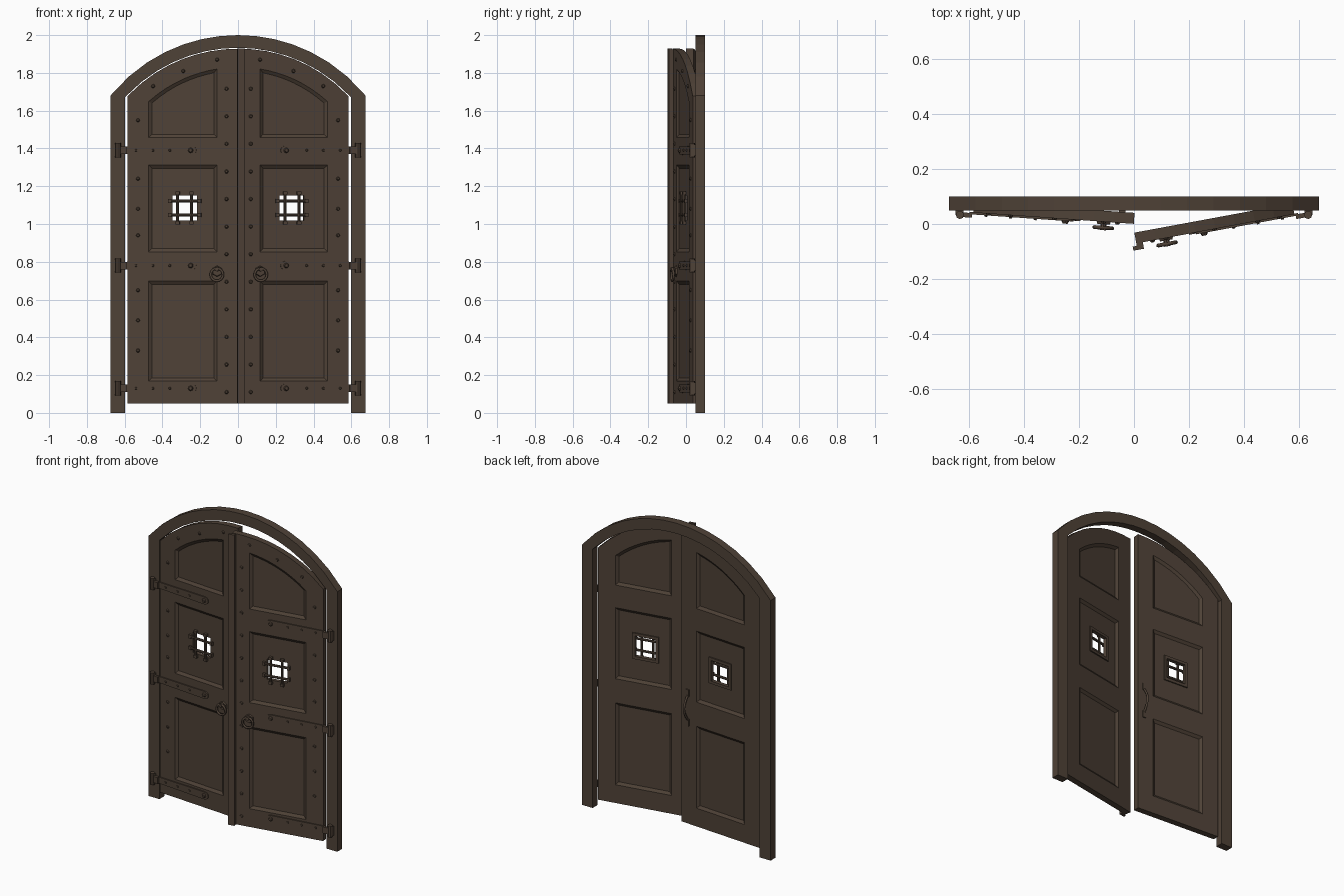
import bpy, bmesh, math
from mathutils import Matrix, Vector

cube = bpy.data.objects.get("Cube")
if cube:
    bpy.data.objects.remove(cube, do_unlink=True)

brown = bpy.data.materials.new("dark_brown")
brown.use_nodes = True
COLOUR = (0.078, 0.054, 0.038, 1)
brown.diffuse_color = COLOUR
brown.node_tree.nodes["Principled BSDF"].inputs["Base Color"].default_value = COLOUR

ARC_Z = 1.119          # centre height shared by all the arches
FRONT, BACK = 0.045, 0.085
PIVOT = Vector((0.635, 0.033, 0))


def make(name, bm, matrix=None):
    bmesh.ops.recalc_face_normals(bm, faces=bm.faces)
    me = bpy.data.meshes.new(name)
    bm.to_mesh(me)
    bm.free()
    me.materials.append(brown)
    ob = bpy.data.objects.new(name, me)
    bpy.context.collection.objects.link(ob)
    if matrix:
        ob.matrix_world = matrix
    return ob


def loft(bm, ring_a, ring_b):
    """Closed solid between two matching rings of points."""
    a = [bm.verts.new(p) for p in ring_a]
    b = [bm.verts.new(p) for p in ring_b]
    bm.faces.new(a)
    bm.faces.new(b)
    for i in range(len(a)):
        j = (i + 1) % len(a)
        bm.faces.new((a[i], a[j], b[j], b[i]))


def slab(bm, outline, y0, y1, s=1):
    loft(bm, [(s * x, y0, z) for x, z in outline], [(s * x, y1, z) for x, z in outline])


def box(bm, x0, x1, y0, y1, z0, z1, s=1):
    slab(bm, [(x0, z0), (x1, z0), (x1, z1), (x0, z1)], y0, y1, s)


def cone(bm, centre, r0, r1, depth, axis="Z", sides=8):
    turn = Matrix.Rotation(math.pi / 2, 4, "X" if axis == "Y" else "Y") if axis != "Z" else Matrix()
    bmesh.ops.create_cone(bm, cap_ends=True, segments=sides, radius1=r0, radius2=r1,
                          depth=depth, matrix=Matrix.Translation(centre) @ turn)


def arch(x, radius):
    return ARC_Z + math.sqrt(radius ** 2 - x ** 2)


def outline(x0, x1, z0, z1=None, radius=None, inset=0.0):
    """Rectangle, or rectangle with an arched top when a radius is given."""
    x0, x1, z0 = x0 + inset, x1 - inset, z0 + inset
    if radius is None:
        return [(x0, z0), (x1, z0), (x1, z1 - inset), (x0, z1 - inset)]
    n = 8
    xs = [x1 + (x0 - x1) * i / n for i in range(n + 1)]
    return [(x0, z0), (x1, z0)] + [(x, arch(x, radius - inset)) for x in xs]


def tube(name, points, radius, matrix, cyclic=False):
    cu = bpy.data.curves.new(name, "CURVE")
    cu.dimensions = "3D"
    cu.bevel_depth = radius
    cu.bevel_resolution = 1
    cu.use_fill_caps = True
    sp = cu.splines.new("POLY")
    sp.points.add(len(points) - 1)
    for p, co in zip(sp.points, points):
        p.co = (*co, 1)
    sp.use_cyclic_u = cyclic
    cu.materials.append(brown)
    ob = bpy.data.objects.new(name, cu)
    bpy.context.collection.objects.link(ob)
    ob.matrix_world = matrix


def carve(ob, cutters):
    """Cut each cutter away, bake the result and remove the cutters."""
    for c in cutters:
        c.hide_render = True
        mod = ob.modifiers.new("cut", "BOOLEAN")
        mod.object, mod.operation, mod.solver = c, "DIFFERENCE", "EXACT"
    bpy.context.view_layer.update()
    me = bpy.data.meshes.new_from_object(ob.evaluated_get(bpy.context.evaluated_depsgraph_get()))
    ob.modifiers.clear()
    ob.data = me
    for c in cutters:
        bpy.data.objects.remove(c, do_unlink=True)


# Arched frame: one strip of blocks running post, arch, post
bm = bmesh.new()
N = 14
pairs = [((-0.675, 0), (-0.597, 0))]
for i in range(N + 1):
    t = -1 + 2 * i / N
    xo, xi = 0.675 * t, 0.597 * t
    pairs.append(((xo, 1.128 + math.sqrt(0.872 ** 2 - xo ** 2)), (xi, arch(xi, 0.814))))
pairs.append(((0.675, 0), (0.597, 0)))
rows = [[bm.verts.new((x, y, z)) for (x, z), y in
         ((o, 0.05), (o, 0.10), (i, 0.10), (i, 0.05))] for o, i in pairs]
for a, b in zip(rows, rows[1:]):
    for k in range(4):
        bm.faces.new((a[k], a[(k + 1) % 4], b[(k + 1) % 4], b[k]))
bm.faces.new(rows[0])
bm.faces.new(rows[-1])
make("arched_frame", bm)

PANELS = [dict(z0=0.165, z1=0.70), dict(z0=0.85, z1=1.315), dict(z0=1.455, radius=0.713)]
WX, WZ, HOLE = 0.283, 1.085, 0.066
STRAPS = (0.13, 0.78, 1.39)

for side, s, angle in (("left", 1, 10.5), ("right", -1, -4.0)):
    piv = Vector((s * PIVOT.x, PIVOT.y, 0))
    swing = Matrix.Translation(piv) @ Matrix.Rotation(math.radians(angle), 4, "Z") @ Matrix.Translation(-piv)

    # Door leaf with sloped recessed panels on both faces and a window hole
    bm = bmesh.new()
    slab(bm, outline(0.0, 0.586, 0.05, radius=0.809), FRONT, BACK, s)
    leaf = make(side + "_door_leaf", bm)
    cutters = []
    for p in PANELS:
        for y, d in ((FRONT, 1), (BACK, -1)):
            bm = bmesh.new()
            loft(bm, [(s * x, y - d * 0.002, z) for x, z in outline(0.108, 0.477, **p)],
                 [(s * x, y + d * 0.012, z) for x, z in outline(0.108, 0.477, inset=0.02, **p)])
            cutters.append(make("panel_cutter", bm))
    bm = bmesh.new()
    box(bm, WX - HOLE, WX + HOLE, 0, 0.2, WZ - HOLE, WZ + HOLE, s)
    cutters.append(make("window_cutter", bm))
    carve(leaf, cutters)
    leaf.matrix_world = swing

    # Window surround on the back, and the barred grille on the front
    bm = bmesh.new()
    h, w = HOLE, HOLE + 0.018
    for a, b, c, d in ((-w, w, h, w), (-w, w, -w, -h), (-w, -h, -h, h), (h, w, -h, h)):
        box(bm, WX + a, WX + b, BACK - 0.013, BACK - 0.004, WZ + c, WZ + d, s)
    make(side + "_window_surround", bm, swing)
    bm = bmesh.new()
    for o in (-0.037, 0.037):
        cone(bm, (s * (WX + o), FRONT + 0.002, WZ), 0.008, 0.008, 0.17)
        cone(bm, (s * WX, FRONT + 0.004, WZ + o), 0.008, 0.008, 0.17, "X")
        for e in (-0.08, 0.08):
            box(bm, WX + o - 0.011, WX + o + 0.011, FRONT - 0.006, FRONT + 0.013,
                WZ + e - 0.008, WZ + e + 0.008, s)
            box(bm, WX + e - 0.008, WX + e + 0.008, FRONT - 0.004, FRONT + 0.013,
                WZ + o - 0.011, WZ + o + 0.011, s)
    make(side + "_window_grille", bm, swing)

    # Round-ended strap hinges, knuckles and bolts
    straps, fixed = bmesh.new(), bmesh.new()
    for z in STRAPS:
        tip = [(0.25 - 0.03 * math.cos(t * math.pi / 8), z + 0.024 * math.sin(t * math.pi / 8))
               for t in range(-4, 5)]
        slab(straps, [(0.60, z + 0.02), (0.60, z - 0.02)] + tip, FRONT - 0.007, FRONT + 0.002, s)
        box(straps, 0.59, 0.635, 0.026, FRONT - 0.002, z - 0.02, z + 0.02, s)
        cone(straps, (s * 0.25, FRONT - 0.011, z), 0.015, 0.009, 0.012, "Y")
        for x in (0.36, 0.45, 0.54):
            cone(straps, (s * x, FRONT - 0.009, z), 0.008, 0.005, 0.006, "Y", 6)
        cone(fixed, (s * PIVOT.x, PIVOT.y, z), 0.015, 0.015, 0.075)
        box(fixed, 0.622, 0.65, 0.032, 0.051, z - 0.03, z + 0.03, s)
    make(side + "_hinge_straps", straps, swing)
    make(side + "_hinge_knuckles", fixed)

    # Studs down the stiles and along the arch
    spots = [(0.06, 0.11 + 0.146 * i) for i in range(12)]
    spots += [(0.53, z) for z in (0.33, 0.49, 0.65, 0.94, 1.08, 1.24, 1.55)]
    spots += [(0.11, 1.87), (0.29, 1.81), (0.45, 1.73)]
    bm = bmesh.new()
    for x, z in spots:
        cone(bm, (s * x, FRONT - 0.003, z), 0.011, 0.006, 0.008, "Y", 7)
    make(side + "_door_studs", bm, swing)

    # Ring pull with its backing plate and boss
    bm = bmesh.new()
    cone(bm, (s * 0.11, FRONT - 0.004, 0.75), 0.03, 0.026, 0.01, "Y", 6)
    cone(bm, (s * 0.11, FRONT - 0.016, 0.76), 0.011, 0.011, 0.03, "Y")
    make(side + "_ring_plate", bm, swing)
    ring = [(s * 0.11 + 0.033 * math.cos(i * math.pi / 8), FRONT - 0.022,
             0.732 + 0.033 * math.sin(i * math.pi / 8)) for i in range(16)]
    tube(side + "_ring_pull", ring, 0.007, swing, True)

    if s == 1:
        # Cover strip standing proud of the meeting edge
        bm = bmesh.new()
        box(bm, -0.015, 0.024, 0.021, 0.036, 0.05, 1.928)
        box(bm, 0.0, 0.024, 0.034, FRONT + 0.002, 0.05, 1.925)
        make("meeting_strip", bm, swing)
    else:
        # Bowed pull handle on the back
        bow = [(-0.045, BACK + 0.034 * math.sin(i * math.pi / 8), 0.72 + 0.02 * i) for i in range(9)]
        tube("back_pull_handle", bow, 0.007, swing)
        bm = bmesh.new()
        for z in (0.705, 0.895):
            box(bm, 0.033, 0.057, BACK - 0.002, BACK + 0.006, z - 0.022, z + 0.022, s)
        make("back_handle_plates", bm, swing)
